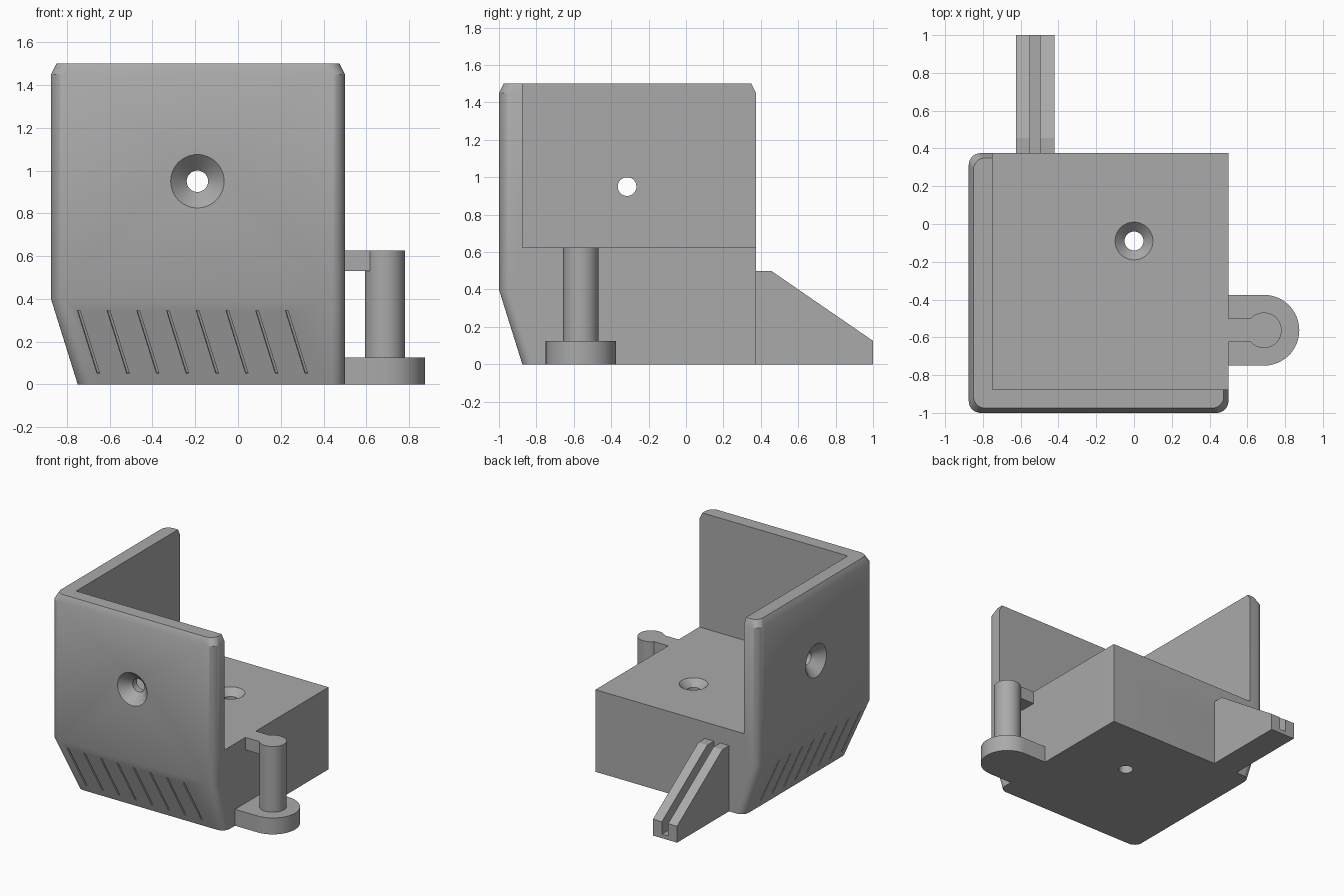
import bpy, bmesh, math
from mathutils import Vector, Matrix

cube = bpy.data.objects.get("Cube")
if cube:
    bpy.data.objects.remove(cube, do_unlink=True)

grey = bpy.data.materials.new("plain grey")
grey.use_nodes = True
grey.diffuse_color = (0.4, 0.4, 0.4, 1)
grey.node_tree.nodes["Principled BSDF"].inputs["Base Color"].default_value = (0.4, 0.4, 0.4, 1)

LEFT, RIGHT, FRONT, BACK = -0.875, 0.5, -1.0, 0.375
WALL, FLOOR = 0.125, 0.625


def finish(bm, name):
    bmesh.ops.recalc_face_normals(bm, faces=bm.faces)
    mesh = bpy.data.meshes.new(name)
    bm.to_mesh(mesh)
    bm.free()
    mesh.materials.append(grey)
    obj = bpy.data.objects.new(name, mesh)
    bpy.context.collection.objects.link(obj)
    return obj


def activate(obj):
    bpy.ops.object.select_all(action='DESELECT')
    obj.select_set(True)
    bpy.context.view_layer.objects.active = obj


def smooth(obj):
    activate(obj)
    bpy.ops.object.shade_smooth_by_angle(angle=math.radians(30))


def cut(obj, cutter):
    cutter.hide_render = True
    activate(obj)
    mod = obj.modifiers.new("cut", 'BOOLEAN')
    mod.operation, mod.solver, mod.object = 'DIFFERENCE', 'EXACT', cutter
    bpy.ops.object.modifier_apply(modifier=mod.name)
    bpy.data.objects.remove(cutter, do_unlink=True)


def add_box(bm, x, y, z):
    size = [b - a for a, b in (x, y, z)]
    mid = [(a + b) / 2 for a, b in (x, y, z)]
    bmesh.ops.create_cube(bm, size=1, matrix=Matrix.Translation(mid) @ Matrix.Diagonal((*size, 1)))


def add_cone(bm, base, tip, r1, r2):
    base, tip = Vector(base), Vector(tip)
    axis = tip - base
    turn = axis.to_track_quat('Z', 'Y').to_matrix().to_4x4()
    bmesh.ops.create_cone(bm, cap_ends=True, segments=48, radius1=r1, radius2=r2, depth=axis.length,
                          matrix=Matrix.Translation((base + tip) / 2) @ turn)


def extrude(bm, points, direction):
    face = bm.faces.new([bm.verts.new(p) for p in points])
    new = bmesh.ops.extrude_face_region(bm, geom=[face])["geom"]
    bmesh.ops.translate(bm, vec=direction, verts=[v for v in new if isinstance(v, bmesh.types.BMVert)])


# Outer body: stacked outlines with three rounded corners
def outline(bm, z, lean, inset, radius=0.0625, steps=8):
    x0, y0 = LEFT + lean + inset, FRONT + lean + inset
    x1, y1 = RIGHT - inset, BACK - inset
    corners = [(x0, y0, 1, 1, 180), (x1, y0, -1, 1, 270), (x1, y1, 0, 0, 0), (x0, y1, 1, -1, 90)]
    ring = []
    for x, y, sx, sy, start in corners:
        if not sx:
            ring.append(bm.verts.new((x, y, z)))
            continue
        for i in range(steps + 1):
            a = math.radians(start + 90 * i / steps)
            ring.append(bm.verts.new((x + radius * (sx + math.cos(a)), y + radius * (sy + math.sin(a)), z)))
    return ring


bm = bmesh.new()
rings = [outline(bm, *s) for s in ((0, WALL, 0), (0.4, 0, 0), (1.45, 0, 0), (1.5, 0, 0.025))]
for low, high in zip(rings, rings[1:]):
    for i in range(len(low)):
        j = (i + 1) % len(low)
        bm.faces.new((low[i], low[j], high[j], high[i]))
bm.faces.new(rings[0])
bm.faces.new(rings[-1])
body = finish(bm, "corner_body")

# Open space above the block, leaving the two walls
bm = bmesh.new()
add_box(bm, (LEFT + WALL, 1), (FRONT + WALL, 1), (FLOOR, 2))
cut(body, finish(bm, "space_cutter"))

# Slanted grooves on both sloping skirts (mirrored across the corner diagonal)
bm = bmesh.new()
for i in range(8):
    top_x = -0.745 + 0.139 * i
    pts = []
    for z, x in ((0.345, top_x), (0.05, top_x + 0.092)):
        y = FRONT + WALL * (1 - z / 0.4)
        pts.append([(x - 0.006, y, z), (x + 0.006, y, z)])
    loop = pts[0] + pts[1][::-1]
    depth = Vector((0, 0.95, 0.3)) * 0.04
    loop = [Vector(p) - depth / 2 for p in loop]
    extrude(bm, loop, depth)
    swap = [Vector((p.y + WALL, p.x - WALL, p.z)) for p in loop]
    extrude(bm, swap, Vector((depth.y, 0, depth.z)))
cut(body, finish(bm, "groove_cutter"))

# Countersunk screw holes: front wall, side wall, block
holes = [((-0.19, FRONT, 0.95), (0, 1, 0), 0.125, 0.2),
         ((LEFT, -0.315, 0.95), (1, 0, 0), 0.125, 0.2),
         ((0, -0.09, FLOOR), (0, 0, -1), 0.1, 0.7)]
sinks, bores = bmesh.new(), bmesh.new()
for centre, inward, rim, length in holes:
    c, d = Vector(centre), Vector(inward)
    sink = rim - 0.05
    add_cone(sinks, c - d * 0.01, c + d * sink, rim + 0.01, 0.05)
    add_cone(bores, c - d * 0.05, c + d * length, 0.05, 0.05)
cut(body, finish(sinks, "countersink_cutter"))
cut(body, finish(bores, "bore_cutter"))
smooth(body)

# Side post: rounded foot, pin and top link
PX, PY = 0.6875, -0.5625
bm = bmesh.new()
foot = [(RIGHT, PY - 0.1875, 0)]
for i in range(33):
    a = math.pi * (i / 32 - 0.5)
    foot.append((PX + 0.1875 * math.cos(a), PY + 0.1875 * math.sin(a), 0))
foot.append((RIGHT, PY + 0.1875, 0))
extrude(bm, foot, (0, 0, 0.125))
smooth(finish(bm, "post_foot"))

bm = bmesh.new()
add_cone(bm, (PX, PY, 0.125), (PX, PY, FLOOR), 0.094, 0.094)
smooth(finish(bm, "post_pin"))

bm = bmesh.new()
add_box(bm, (RIGHT, PX - 0.05), (PY - 0.0625, PY + 0.0625), (0.53, FLOOR))
finish(bm, "post_link")

# Rear bracket: two sloping plates with a groove between
profile = [(BACK, 0), (1, 0), (1, 0.125), (0.455, 0.5), (BACK, 0.5)]
for name, x0, x1 in (("bracket_plate_right", -0.625, -0.55), ("bracket_plate_left", -0.497, -0.422)):
    bm = bmesh.new()
    extrude(bm, [(x0, y, z) for y, z in profile], (x1 - x0, 0, 0))
    finish(bm, name)
bm = bmesh.new()
add_box(bm, (-0.55, -0.497), (BACK, 1), (0, 0.03))
finish(bm, "bracket_floor")
